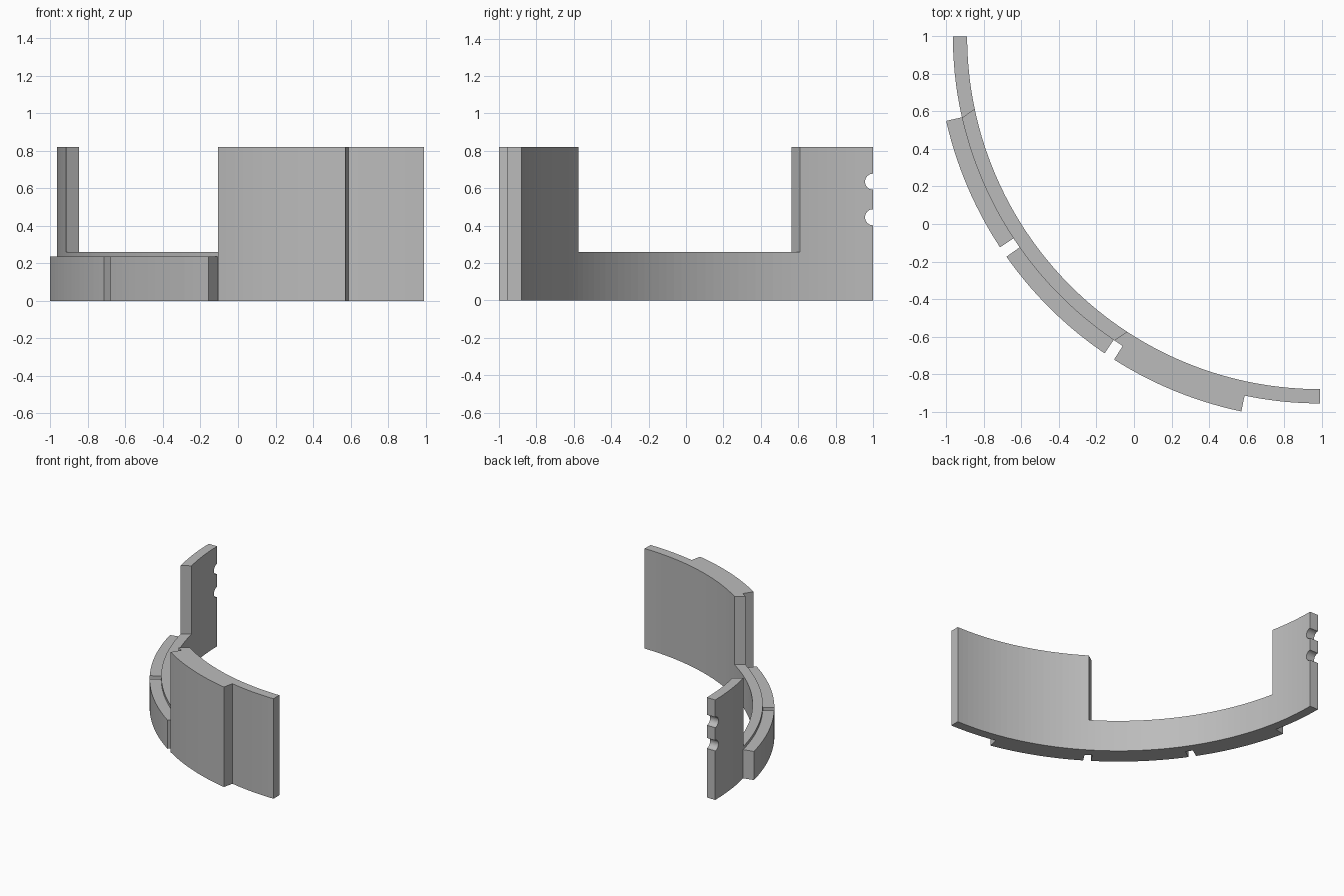
import bpy, bmesh
from math import radians, sin, cos, ceil
from mathutils import Matrix

cube = bpy.data.objects.get("Cube")
if cube:
    bpy.data.objects.remove(cube, do_unlink=True)

# Centre of curvature and radii of the quarter ring
CX, CY = 0.991, 1.0
INNER, MID, OUTER = 1.88, 1.956, 2.042
WALL_H, SILL_H, RIB_H = 0.82, 0.26, 0.235

grey = bpy.data.materials.new("plain grey")
grey.use_nodes = True
grey.diffuse_color = (0.5, 0.5, 0.5, 1)
grey.node_tree.nodes["Principled BSDF"].inputs["Base Color"].default_value = (0.5, 0.5, 0.5, 1)


def arc(radius, start, end):
    """Plan points along an arc; angles run from -x towards -y."""
    n = ceil(abs(end - start) / 1.5)
    angles = [radians(start + (end - start) * i / n) for i in range(n + 1)]
    return [(CX - radius * cos(a), CY - radius * sin(a)) for a in angles]


def finish(name, bm):
    bmesh.ops.recalc_face_normals(bm, faces=bm.faces)
    mesh = bpy.data.meshes.new(name)
    bm.to_mesh(mesh)
    bm.free()
    mesh.materials.append(grey)
    obj = bpy.data.objects.new(name, mesh)
    bpy.context.collection.objects.link(obj)
    return obj


def extrude_plan(name, points, height):
    bm = bmesh.new()
    face = bm.faces.new([bm.verts.new((x, y, 0)) for x, y in points])
    top = bmesh.ops.extrude_face_region(bm, geom=[face])["geom"]
    verts = [v for v in top if isinstance(v, bmesh.types.BMVert)]
    bmesh.ops.translate(bm, verts=verts, vec=(0, 0, height))
    return finish(name, bm)


def cut(target, cutter):
    cutter.hide_render = True
    mod = target.modifiers.new("cut", 'BOOLEAN')
    mod.operation, mod.solver, mod.object = 'DIFFERENCE', 'EXACT', cutter
    bpy.context.view_layer.objects.active = target
    bpy.ops.object.modifier_apply(modifier=mod.name)
    bpy.data.objects.remove(cutter, do_unlink=True)


# Curved wall with its thickened front section
outline = (arc(INNER, 0, 90) + arc(MID, 90, 78.15)
           + arc(OUTER, 78.15, 57.5) + arc(MID, 57.5, 0))
wall = extrude_plan("curved_wall", outline, WALL_H)

# Wide opening above the sill
bm = bmesh.new()
turn = radians(34.35)
bmesh.ops.create_cube(bm, size=1, matrix=Matrix.Translation((-0.445, 0.017, SILL_H + 0.5))
                      @ Matrix.Rotation(turn, 4, 'Z') @ Matrix.Diagonal((1.6, 1.435, 1, 1)))
cut(wall, finish("opening_cutter", bm))

# Two round notches in the rear end
for z in (0.445, 0.635):
    bm = bmesh.new()
    bmesh.ops.create_cone(bm, cap_ends=True, segments=32, radius1=0.043, radius2=0.043, depth=0.6,
                          matrix=Matrix.Translation((-0.93, CY, z)) @ Matrix.Rotation(radians(90), 4, 'Y'))
    cut(wall, finish("notch_cutter", bm))

# Low outer ribs with slots between them
for name, start, end in (("rear_outer_rib", 12.75, 33.4), ("middle_outer_rib", 35.1, 55.8)):
    extrude_plan(name, arc(MID - 0.004, start, end) + arc(OUTER, end, start), RIB_H)
